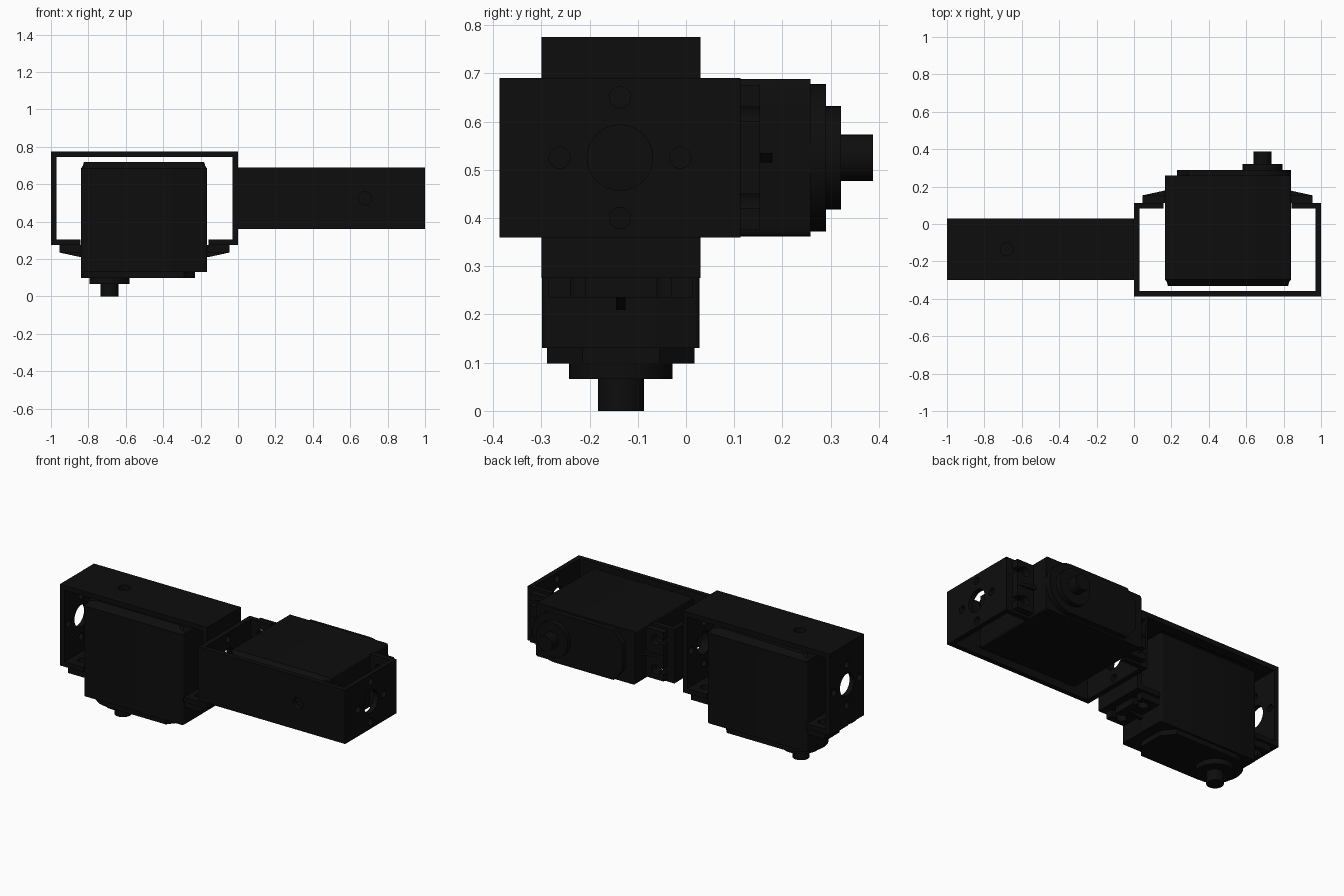
import bpy, bmesh, math
from mathutils import Matrix

cube = bpy.data.objects.get("Cube")
if cube:
    bpy.data.objects.remove(cube, do_unlink=True)

black = bpy.data.materials.new("matte_black")
black.use_nodes = True
black.diffuse_color = (0.004, 0.004, 0.004, 1)
bsdf = black.node_tree.nodes["Principled BSDF"]
bsdf.inputs["Base Color"].default_value = (0.004, 0.004, 0.004, 1)
bsdf.inputs["Roughness"].default_value = 0.6

# Unit axes: x towards the shaft end, y along the shaft, z across the width
HALF_W = 0.165
SHAFT_X = 0.1875
PLACES = {
    "right": Matrix(((-1, 0, 0, -0.5), (0, 0, -1, -0.135), (0, -1, 0, 0.775), (0, 0, 0, 1))),
    "left": Matrix(((1, 0, 0, 0.5), (0, 1, 0, -0.387), (0, 0, 1, 0.525), (0, 0, 0, 1))),
}


def make(name, bm):
    bmesh.ops.recalc_face_normals(bm, faces=bm.faces)
    me = bpy.data.meshes.new(name)
    bm.to_mesh(me)
    bm.free()
    me.materials.append(black)
    ob = bpy.data.objects.new(name, me)
    bpy.context.collection.objects.link(ob)
    return ob


def prism(name, pts, lo, hi, axis):
    """Extrude an outline along y (points are x,z) or z (points are x,y)."""
    bm = bmesh.new()
    place = (lambda a, b, c: (a, c, b)) if axis == "y" else (lambda a, b, c: (a, b, c))
    face = bm.faces.new([bm.verts.new(place(a, b, lo)) for a, b in pts])
    out = bmesh.ops.extrude_face_region(bm, geom=[face])
    move = [v for v in out["geom"] if isinstance(v, bmesh.types.BMVert)]
    bmesh.ops.translate(bm, verts=move, vec=place(0, 0, hi - lo))
    return make(name, bm)


def arc(cx, cy, r, a0, a1, n):
    return [(cx + r * math.cos(math.radians(a0 + (a1 - a0) * i / n)),
             cy + r * math.sin(math.radians(a0 + (a1 - a0) * i / n))) for i in range(n + 1)]


def disc(name, x, z, r, lo, hi, n=40):
    return prism(name, arc(x, z, r, 0, 360 - 360 / n, n - 1), lo, hi, "y")


def drill(target, x, y, z, r, depth, axis):
    """Cut a round hole centred on a point."""
    bm = bmesh.new()
    rot = Matrix.Rotation(math.pi / 2, 4, "Y" if axis == "x" else "X")
    bmesh.ops.create_cone(bm, cap_ends=True, segments=32, radius1=r, radius2=r, depth=depth,
                          matrix=Matrix.Translation((x, y, z)) @ rot)
    cutter = make("hole_cutter", bm)
    cutter.hide_render = True
    mod = target.modifiers.new("hole", "BOOLEAN")
    mod.operation, mod.solver, mod.object = "DIFFERENCE", "EXACT", cutter
    dg = bpy.context.evaluated_depsgraph_get()
    me = bpy.data.meshes.new_from_object(target.evaluated_get(dg))
    target.modifiers.clear()
    target.data = me
    bpy.data.objects.remove(cutter, do_unlink=True)


parts = []

# Folded bracket with inward lips
half = [(0.5, 0), (0.5, 0.5), (0.341, 0.5), (0.341, 0.47), (0.47, 0.47), (0.47, 0.03)]
bracket = prism("bracket", half + [(-a, b) for a, b in reversed(half)], -HALF_W, HALF_W, "z")
for s in (-1, 1):
    drill(bracket, s * 0.485, 0.25, 0, 0.068, 0.1, "x")
    for dy, dz in ((0.125, 0), (-0.125, 0), (0, 0.125), (0, -0.125)):
        drill(bracket, s * 0.485, 0.25 + dy, dz, 0.022, 0.1, "x")
    for w in (-0.09, 0.09):
        drill(bracket, s * 0.40, 0.485, w, 0.028, 0.1, "y")
drill(bracket, 0.18, 0.015, 0, 0.035, 0.08, "y")
parts.append(bracket)

# Motor case: rounded long edges, chamfered back
bm = bmesh.new()
bmesh.ops.create_cube(bm, size=1, matrix=Matrix.Translation((0.0025, 0.35, 0))
                      @ Matrix.Diagonal((0.675, 0.59, 2 * HALF_W - 0.003, 1)))
long_edges = [e for e in bm.edges if abs(e.verts[0].co.y - e.verts[1].co.y) > 0.1]
bmesh.ops.bevel(bm, geom=long_edges, offset=0.012, segments=3, profile=0.5, affect="EDGES")
back = [e for e in bm.edges if all(v.co.y < 0.06 for v in e.verts)]
bmesh.ops.bevel(bm, geom=back, offset=0.035, segments=1, affect="EDGES", clamp_overlap=False)
bmesh.ops.remove_doubles(bm, verts=bm.verts, dist=0.0005)
parts.append(make("motor_case", bm))

# Raised gear cover, round at the shaft end
cover = arc(SHAFT_X, 0, 0.153, -90, 90, 24)
cover += [(-0.21, 0.153), (-0.27, 0.08), (-0.27, -0.08), (-0.21, -0.153)]
parts.append(prism("gear_cover", cover, 0.64, 0.677, "y"))
parts.append(disc("shaft_boss", SHAFT_X, 0, 0.1075, 0.67, 0.709))
parts.append(disc("output_shaft", SHAFT_X, 0, 0.048, 0.70, 0.775, 28))

# Mounting ears with open screw slots and a centre rib
for s, side in ((1, "front"), (-1, "rear")):
    slot = [(0.455, 0.075)] + arc(0.40, 0.09, 0.03, -30, -330, 16) + [(0.455, 0.105)]
    ear = [(0.33, -0.15), (0.455, -0.15)] + [(a, -b) for a, b in reversed(slot)]
    ear += slot + [(0.455, 0.15), (0.33, 0.15)]
    parts.append(prism(side + "_ear", [(s * a, b) for a, b in ear], 0.5, 0.54, "y"))
    rib = [(0.33, 0.53), (0.455, 0.53), (0.455, 0.54), (0.34, 0.565), (0.33, 0.565)]
    parts.append(prism(side + "_ear_rib", [(s * a, b) for a, b in rib], -0.01, 0.01, "z"))

# Place the two identical units at right angles
for ob in parts:
    bpy.ops.object.select_all(action="DESELECT")
    ob.select_set(True)
    bpy.context.view_layer.objects.active = ob
    bpy.ops.object.shade_smooth_by_angle(angle=math.radians(30))
    base = ob.name
    twin = ob.copy()
    bpy.context.collection.objects.link(twin)
    for o, side in ((ob, "right"), (twin, "left")):
        o.name = side + "_" + base
        o.matrix_world = PLACES[side]
